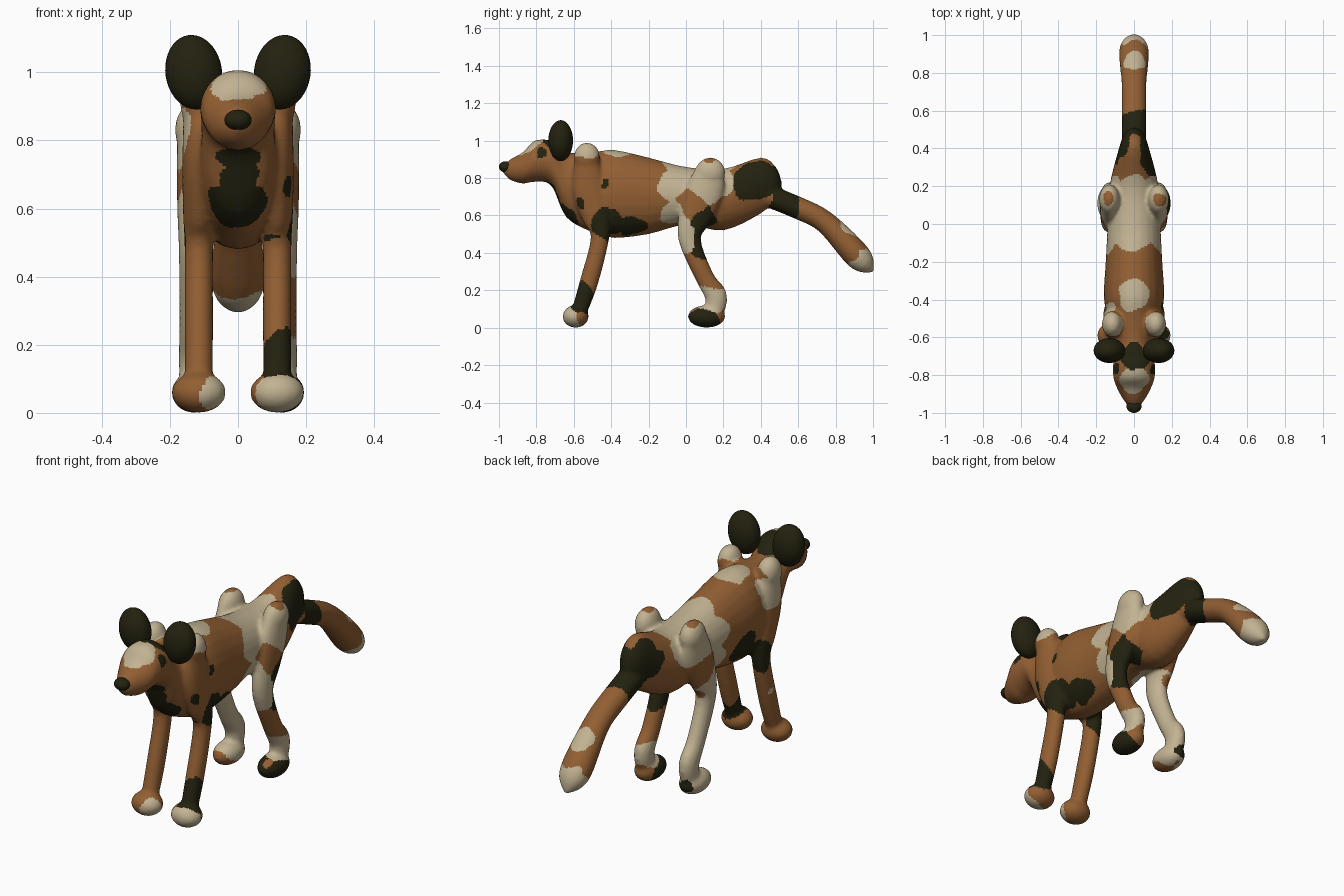
import bpy
import bmesh
import math
from mathutils import Vector, Matrix, noise

default_cube = bpy.data.objects.get("Cube")
if default_cube:
    bpy.data.objects.remove(default_cube, do_unlink=True)


def make_material(name, colour):
    material = bpy.data.materials.new(name)
    material.diffuse_color = (*colour, 1)
    material.use_nodes = True
    shader = material.node_tree.nodes["Principled BSDF"]
    shader.inputs["Base Color"].default_value = (*colour, 1)
    shader.inputs["Roughness"].default_value = 0.9
    return material


BROWN, DARK, CREAM = range(3)
materials = [
    make_material("warm brown", (0.29, 0.115, 0.033)),
    make_material("dark olive", (0.017, 0.016, 0.005)),
    make_material("cream", (0.54, 0.45, 0.29)),
]


def smooth_path(stations, steps=4):
    """Interpolate a list of equal-length stations with a Catmull-Rom spline."""
    rows = [Vector(row) for row in stations]
    last = len(rows) - 1
    result = []
    for i in range(last):
        before, start = rows[max(i - 1, 0)], rows[i]
        end, after = rows[i + 1], rows[min(i + 2, last)]
        slope_in, slope_out = (end - before) / 2, (after - start) / 2
        for step in range(steps):
            t = step / steps
            u = 1 - t
            ease = t * t * (3 - 2 * t)
            result.append(start.lerp(end, ease) + slope_in * (t * u * u) - slope_out * (t * t * u))
    return result + [rows[last]]


def loft(bm, stations, upright=False, segments=24):
    """Skin elliptical rings given as x, y, z, half width, half depth."""
    path = smooth_path(stations)
    rings = []
    for i, (x, y, z, half_width, half_depth) in enumerate(path):
        ahead, behind = path[min(i + 1, len(path) - 1)], path[max(i - 1, 0)]
        tangent = Vector((0, ahead[1] - behind[1], ahead[2] - behind[2])).normalized()
        normal = Vector((0, 0, 1)) if upright else Vector((0, -tangent.z, tangent.y))
        ring = []
        for k in range(segments):
            angle = math.tau * k / segments
            offset = normal * math.sin(angle) * half_depth
            offset.x = math.cos(angle) * half_width
            ring.append(bm.verts.new(Vector((x, y, z)) + offset))
        rings.append(ring)
    for near, far in zip(rings, rings[1:]):
        for k in range(segments):
            n = (k + 1) % segments
            bm.faces.new((near[k], near[n], far[n], far[k]))
    bm.faces.new(rings[0])
    bm.faces.new(rings[-1])


def ellipsoid(bm, centre, radii, tilt=0):
    matrix = (Matrix.Translation(centre) @ Matrix.Rotation(tilt, 4, "Y")
              @ Matrix.Diagonal((*radii, 1)))
    bmesh.ops.create_uvsphere(bm, u_segments=32, v_segments=20, radius=1, matrix=matrix)


def finish(bm, name, slots):
    bmesh.ops.recalc_face_normals(bm, faces=bm.faces)
    mesh = bpy.data.meshes.new(name)
    bm.to_mesh(mesh)
    bm.free()
    for material in slots:
        mesh.materials.append(material)
    mesh.shade_smooth()
    thing = bpy.data.objects.new(name, mesh)
    bpy.context.collection.objects.link(thing)
    return thing


# Head, neck and trunk: y, top, bottom, half width
SPINE = [
    (-0.98, 0.86, 0.83, 0.01), (-0.94, 0.9, 0.79, 0.05), (-0.87, 0.94, 0.77, 0.09),
    (-0.81, 1, 0.78, 0.11), (-0.72, 1, 0.76, 0.11), (-0.64, 0.94, 0.59, 0.11),
    (-0.5, 0.94, 0.51, 0.14), (-0.38, 0.95, 0.48, 0.16), (-0.2, 0.91, 0.5, 0.15),
    (0, 0.86, 0.55, 0.14), (0.2, 0.85, 0.52, 0.13), (0.4, 0.91, 0.61, 0.08),
    (0.48, 0.86, 0.69, 0.05), (0.51, 0.79, 0.73, 0.01),
]
# Limbs and tail: y, z, half depth
FORELEG = [(-0.53, 0.92, 0.06), (-0.52, 0.75, 0.09), (-0.48, 0.6, 0.08), (-0.46, 0.48, 0.05),
           (-0.52, 0.24, 0.05), (-0.58, 0.06, 0.04)]
HINDLEG = [(0.13, 0.84, 0.08), (0.1, 0.73, 0.1), (0.05, 0.6, 0.09), (0.02, 0.47, 0.06),
           (0.1, 0.27, 0.05), (0.16, 0.17, 0.06), (0.15, 0.08, 0.05)]
TAIL = [(0.4, 0.72, 0.06), (0.6, 0.64, 0.06), (0.75, 0.56, 0.06), (0.93, 0.37, 0.07),
        (1, 0.3, 0.01)]


def leg(bm, x, stations):
    loft(bm, [(x, y, z, 0.035 + depth * 0.15, depth) for y, z, depth in stations])


bm = bmesh.new()
loft(bm, [(0, y, (top + low) / 2, width, (top - low) / 2) for y, top, low, width in SPINE],
     upright=True)
loft(bm, [(0, y, z, depth * 1.1, depth) for y, z, depth in TAIL])
for side in (1, -1):
    fore, hind = 0.115 * side, 0.13 * side
    leg(bm, fore, FORELEG)
    leg(bm, hind, HINDLEG)
    # Shoulder and hip knobs, then paws
    ellipsoid(bm, (fore, -0.53, 0.91), (0.055, 0.07, 0.08))
    ellipsoid(bm, (hind, 0.13, 0.83), (0.055, 0.08, 0.08))
    ellipsoid(bm, (fore, -0.59, 0.06), (0.08, 0.07, 0.06))
    ellipsoid(bm, (hind, 0.11, 0.06), (0.065, 0.1, 0.06))
body = finish(bm, "body", materials)

# Fuse the overlapping forms into one soft skin
remesh = body.modifiers.new("fuse", "REMESH")
remesh.mode = "VOXEL"
remesh.voxel_size = 0.01
soften = body.modifiers.new("soften", "SMOOTH")
soften.factor = 0.5
soften.iterations = 8
fused = bpy.data.meshes.new_from_object(body.evaluated_get(bpy.context.evaluated_depsgraph_get()))
body.modifiers.clear()
body.data = fused
fused.materials.clear()
for material in materials:
    fused.materials.append(material)

# Coat patches, placed by flank, size, and y, z
FLANK = 0.14
LEFT, RIGHT, BOTH, MIDDLE = (FLANK,), (-FLANK,), (FLANK, -FLANK), (0,)
SPOT, SMALL, MEDIUM, LARGE = 0.03, 0.06, 0.09, 0.14
patches = []


def paint(colour, flanks, radius, *places):
    for x in flanks:
        for y, z in places:
            patches.append((Vector((x, y, z)), radius, colour))


# Shoulders, saddle, waist, forehead and tail tip
paint(CREAM, BOTH, MEDIUM, (-0.53, 0.98), (-0.06, 0.77), (-0.05, 0.6))
paint(CREAM, BOTH, LARGE, (0.12, 0.8))
paint(CREAM, MIDDLE, MEDIUM, (-0.85, 0.99), (-0.37, 0.95), (0.96, 0.34))
paint(CREAM, MIDDLE, SMALL, (0.86, 0.52))
paint(CREAM, MIDDLE, LARGE, (0, 0.86), (0.12, 0.86))
paint(BROWN, BOTH, SMALL, (0.13, 0.92))
paint(BROWN, MIDDLE, SMALL, (0.92, 0.44))
# Crown, chest blaze and rump
paint(DARK, BOTH, SMALL, (-0.76, 0.96))
paint(DARK, MIDDLE, MEDIUM, (-0.63, 0.6), (-0.69, 1), (0.48, 0.77), (0.52, 0.66))
paint(DARK, MIDDLE, SMALL, (-0.67, 0.7), (-0.7, 0.77))
# Left flank and legs
paint(CREAM, LEFT, MEDIUM, (-0.01, 0.47), (0.13, 0.16), (-0.65, 0.05))
paint(DARK, LEFT, MEDIUM, (-0.42, 0.55), (-0.28, 0.5), (-0.57, 0.15), (0.1, 0.58),
      (0.08, 0.44), (0.09, 0.04))
paint(DARK, LEFT, LARGE, (0.38, 0.8))
paint(DARK, LEFT, SPOT, (-0.44, 0.77), (-0.57, 0.66))
paint(BROWN, LEFT, MEDIUM, (0.02, 0.65), (0.2, 0.62), (0.14, 0.27))
# Right flank and legs
paint(CREAM, RIGHT, LARGE, (0.01, 0.48), (0.08, 0.32), (0.14, 0.14))
paint(CREAM, RIGHT, MEDIUM, (-0.5, 0.83))
paint(CREAM, (-SMALL,), SMALL, (-0.64, 0.06))
paint(CREAM, RIGHT, SPOT, (-0.48, 0.3))
paint(DARK, RIGHT, MEDIUM, (-0.28, 0.6), (-0.4, 0.51))
paint(DARK, RIGHT, LARGE, (0.45, 0.8))
paint(DARK, RIGHT, SMALL, (0.18, 0.08))
paint(BROWN, RIGHT, MEDIUM, (0.1, 0.65), (0.34, 0.9))
paint(BROWN, RIGHT, SMALL, (0.09, 0.5), (0.02, 0.05))

# Each face takes the closest patch, with wavy borders
for face in fused.polygons:
    face.use_smooth = True
    point = face.center + noise.noise_vector(face.center * 12) * 0.025
    reach, colour = min(((point - spot).length / radius, colour) for spot, radius, colour in patches)
    face.material_index = colour if reach < 1 else BROWN

# Ears and nose
for side, name in ((1, "left_ear"), (-1, "right_ear")):
    bm = bmesh.new()
    ellipsoid(bm, (0.13 * side, -0.67, 1), (0.083, 0.066, 0.11), 0.15 * side)
    finish(bm, name, [materials[DARK]])
bm = bmesh.new()
ellipsoid(bm, (0, -0.965, 0.86), (0.04, 0.035, 0.03))
finish(bm, "nose", [materials[DARK]])
